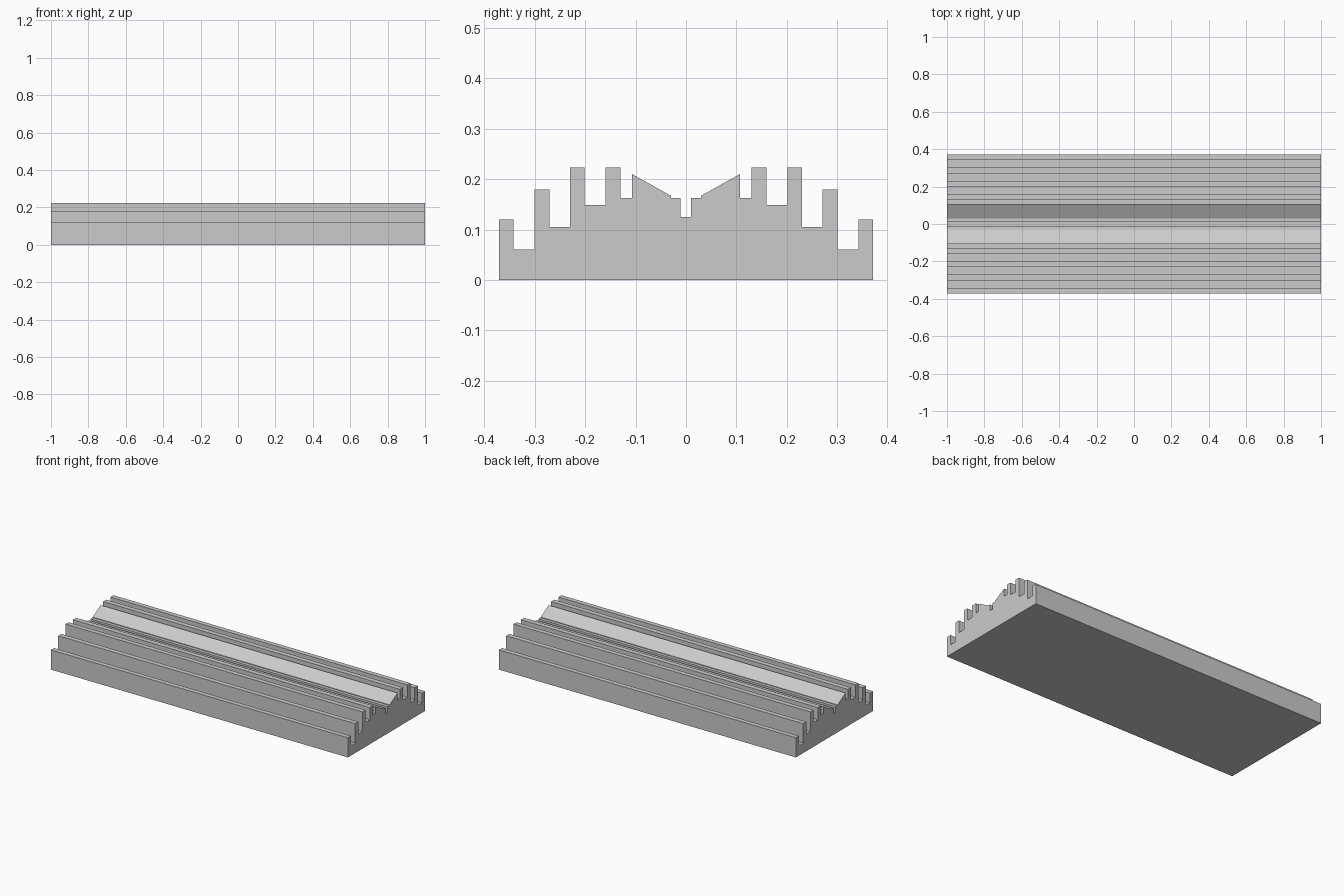
import bpy
import bmesh

cube = bpy.data.objects.get("Cube")
if cube:
    bpy.data.objects.remove(cube, do_unlink=True)

HALF_LENGTH = 1.0
SEAM = 0.046
LEDGE = 0.163

grey = bpy.data.materials.new("plain_grey")
grey.use_nodes = True
colour = (0.6, 0.6, 0.6, 1)
grey.diffuse_color = colour
grey.node_tree.nodes["Principled BSDF"].inputs["Base Color"].default_value = colour


def extrude_profile(name, profile):
    """Extrude a (y, z) outline along the whole length."""
    bm = bmesh.new()
    end = bm.faces.new([bm.verts.new((-HALF_LENGTH, y, z)) for y, z in profile])
    result = bmesh.ops.extrude_face_region(bm, geom=[end], use_keep_orig=True)
    moved = [v for v in result["geom"] if isinstance(v, bmesh.types.BMVert)]
    bmesh.ops.translate(bm, verts=moved, vec=(2 * HALF_LENGTH, 0, 0))
    bmesh.ops.recalc_face_normals(bm, faces=bm.faces)
    mesh = bpy.data.meshes.new(name)
    bm.to_mesh(mesh)
    bm.free()
    mesh.materials.append(grey)
    obj = bpy.data.objects.new(name, mesh)
    bpy.context.collection.objects.link(obj)
    return obj


def stepped_bank(side):
    """Outline from the outer base, over the ribs, to the foot of the ramp."""
    # Each rib: outer edge, inner edge, top, floor of the groove behind it
    ribs = [(0.371, 0.342, 0.12, 0.06),
            (0.301, 0.271, 0.179, 0.105),
            (0.230, 0.201, 0.223, 0.149),
            (0.160, 0.130, 0.223, LEDGE)]
    points = [(ribs[0][0], 0)]
    for i, (outer, inner, top, floor) in enumerate(ribs):
        next_edge = ribs[i + 1][0] if i + 1 < len(ribs) else 0.107
        points += [(outer, top), (inner, top), (inner, floor), (next_edge, floor)]
    # Ramp sloping down towards the central channel
    points += [(0.107, 0.21), (0.03, 0.167), (0.03, LEDGE)]
    return [(side * y, z) for y, z in points]


# Front bank, ending at the seam under the ramp lip
extrude_profile("front_bank", stepped_bank(-1) + [(-SEAM, LEDGE), (-SEAM, 0)])

# Back bank, carrying the ledge and the narrow central slot
slot = [(0.01, LEDGE), (0.01, 0.125), (-0.011, 0.125), (-0.011, LEDGE)]
extrude_profile("back_bank_with_slot",
                stepped_bank(1) + slot + [(-SEAM, LEDGE), (-SEAM, 0)])
